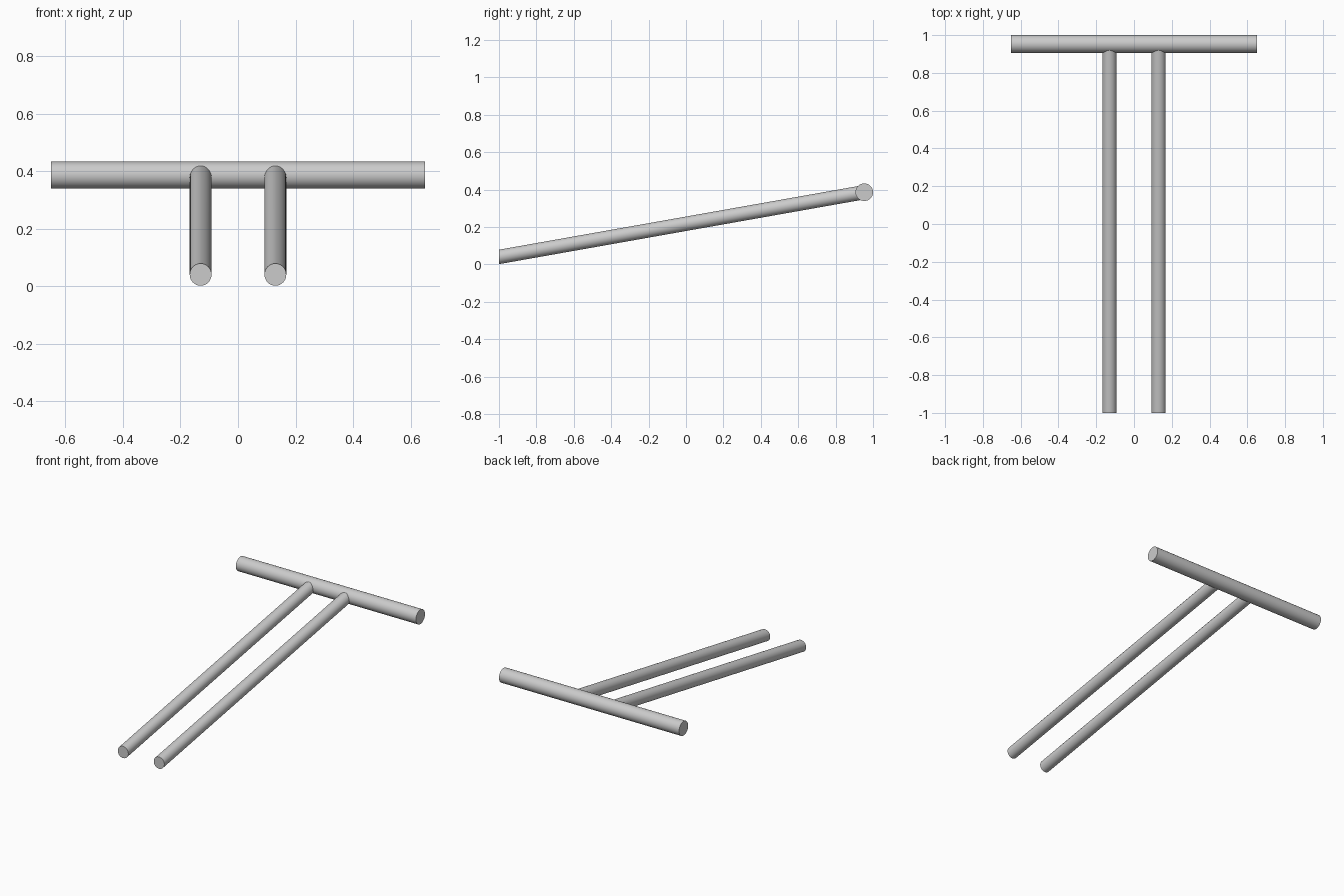
import bpy
import bmesh
from math import cos, sin, tau

if "Cube" in bpy.data.objects:
    bpy.data.objects.remove(bpy.data.objects["Cube"])

SIDES = 32


def tube(name, start, end, across, radii):
    """Round bar whose end sections lie in the planes spanned by the two axes in 'across'."""
    bm = bmesh.new()
    rings = []
    for c in (start, end):
        ring = []
        for i in range(SIDES):
            a = tau * i / SIDES
            p = list(c)
            p[across[0]] += radii[0] * cos(a)
            p[across[1]] += radii[1] * sin(a)
            ring.append(bm.verts.new(p))
        rings.append(ring)
        bm.faces.new(ring)
    for i in range(SIDES):
        j = (i + 1) % SIDES
        bm.faces.new((rings[0][i], rings[0][j], rings[1][j], rings[1][i]))
    bmesh.ops.recalc_face_normals(bm, faces=bm.faces)
    mesh = bpy.data.meshes.new(name)
    bm.to_mesh(mesh)
    bm.free()
    obj = bpy.data.objects.new(name, mesh)
    bpy.context.collection.objects.link(obj)
    bpy.ops.object.select_all(action='DESELECT')
    obj.select_set(True)
    bpy.context.view_layer.objects.active = obj
    bpy.ops.object.shade_smooth_by_angle()
    return obj


# Raised crossbar at the back
BAR_Y, BAR_Z = 0.953, 0.386
tube("crossbar", (-0.65, BAR_Y, BAR_Z), (0.65, BAR_Y, BAR_Z), (1, 2), (0.047, 0.047))

# Two sloping rails with upright-cut front ends, running into the crossbar
for side, x in (("left", -0.13), ("right", 0.13)):
    tube(side + "_rail", (x, -1.0, 0.04), (x, BAR_Y, BAR_Z), (0, 2), (0.038, 0.0386))
